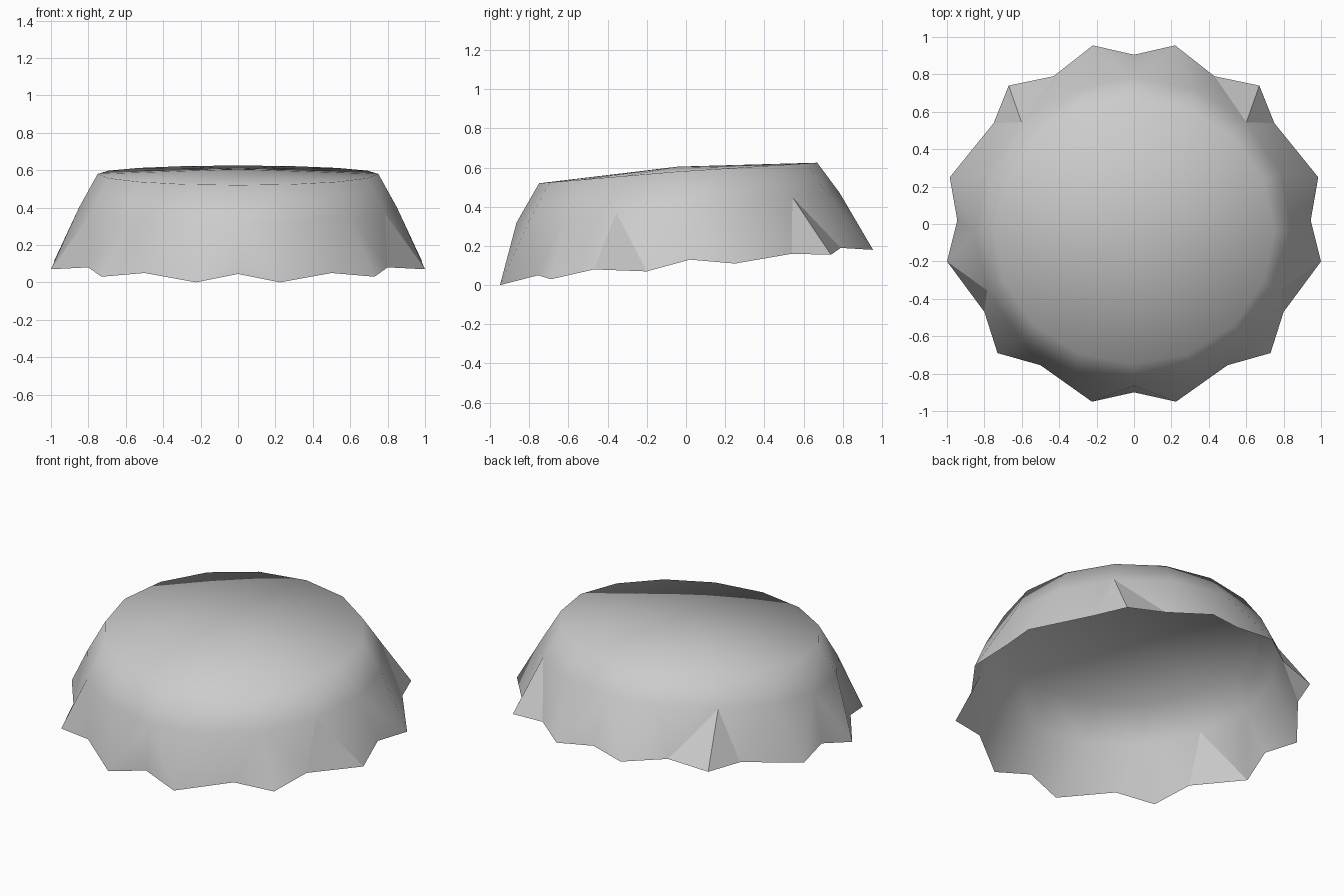
import bpy, bmesh
from math import sin, cos, radians

cube = bpy.data.objects.get("Cube")
if cube:
    bpy.data.objects.remove(cube)

SIDES = 16

# Zigzag hem of one half, back to front: tips and valleys alternate
HEM = [(0, .905, .2), (.22, .955, .18), (.43, .79, .19), (.67, .74, .155),
       (.75, .54, .16), (.985, .25, .11), (.945, .02, .13), (1, -.2, .07),
       (.8, -.47, .08), (.73, -.69, .03), (.5, -.755, .05), (.225, -.95, 0),
       (0, -.9, .045)]
hem = HEM + [(-x, y, z) for x, y, z in HEM[-2:0:-1]]
N = len(hem)


def ring(rx, ry, z0, front, back):
    """Tilted oval whose height drops at the front and rises at the back."""
    pts = []
    for i in range(SIDES):
        a = radians(90 - 360 * i / SIDES)
        s = sin(a)
        pts.append((rx * cos(a), -.04 + ry * s, z0 + s * (back if s > 0 else front)))
    return pts


bm = bmesh.new()
low = [bm.verts.new(p) for p in hem]
mid = [bm.verts.new(p) for p in ring(.85, .825, .4, .08, .07)]
rim = [bm.verts.new(p) for p in ring(.75, .71, .58, .06, .045)]
peak = bm.verts.new((0, -.04, .605))

# Pleated skirt: zip the hem to the coarser ring above it
i = j = 0
while i < N or j < SIDES:
    a, b = low[i % N], mid[j % SIDES]
    if (i + .5) / N < (j + .5) / SIDES:
        i += 1
        bm.faces.new((low[i % N], a, b))
    else:
        j += 1
        bm.faces.new((a, b, mid[j % SIDES]))

# Upper wall and shallow crown
for i in range(SIDES):
    j = (i + 1) % SIDES
    bm.faces.new((mid[j], mid[i], rim[i], rim[j]))
    bm.faces.new((rim[j], rim[i], peak))

# Smooth cloth with a few crisp folds
bmesh.ops.recalc_face_normals(bm, faces=bm.faces)
peak.normal_update()
if peak.normal.z < 0:
    bmesh.ops.reverse_faces(bm, faces=bm.faces)
for f in bm.faces:
    f.smooth = True
for h, m in ((2, 2), (3, 2), (4, 2), (7, 5), (8, 5)):
    for edge in (bm.edges.get((low[h], mid[m])), bm.edges.get((low[-h], mid[-m]))):
        if edge:
            edge.smooth = False

mesh = bpy.data.meshes.new("cloth_cover")
bm.to_mesh(mesh)
bm.free()
cover = bpy.data.objects.new("cloth_cover", mesh)
bpy.context.collection.objects.link(cover)

# Plain grey cloth
grey = bpy.data.materials.new("light_grey")
grey.use_nodes = True
colour = (.6, .6, .6, 1)
grey.diffuse_color = colour
grey.node_tree.nodes["Principled BSDF"].inputs["Base Color"].default_value = colour
mesh.materials.append(grey)
